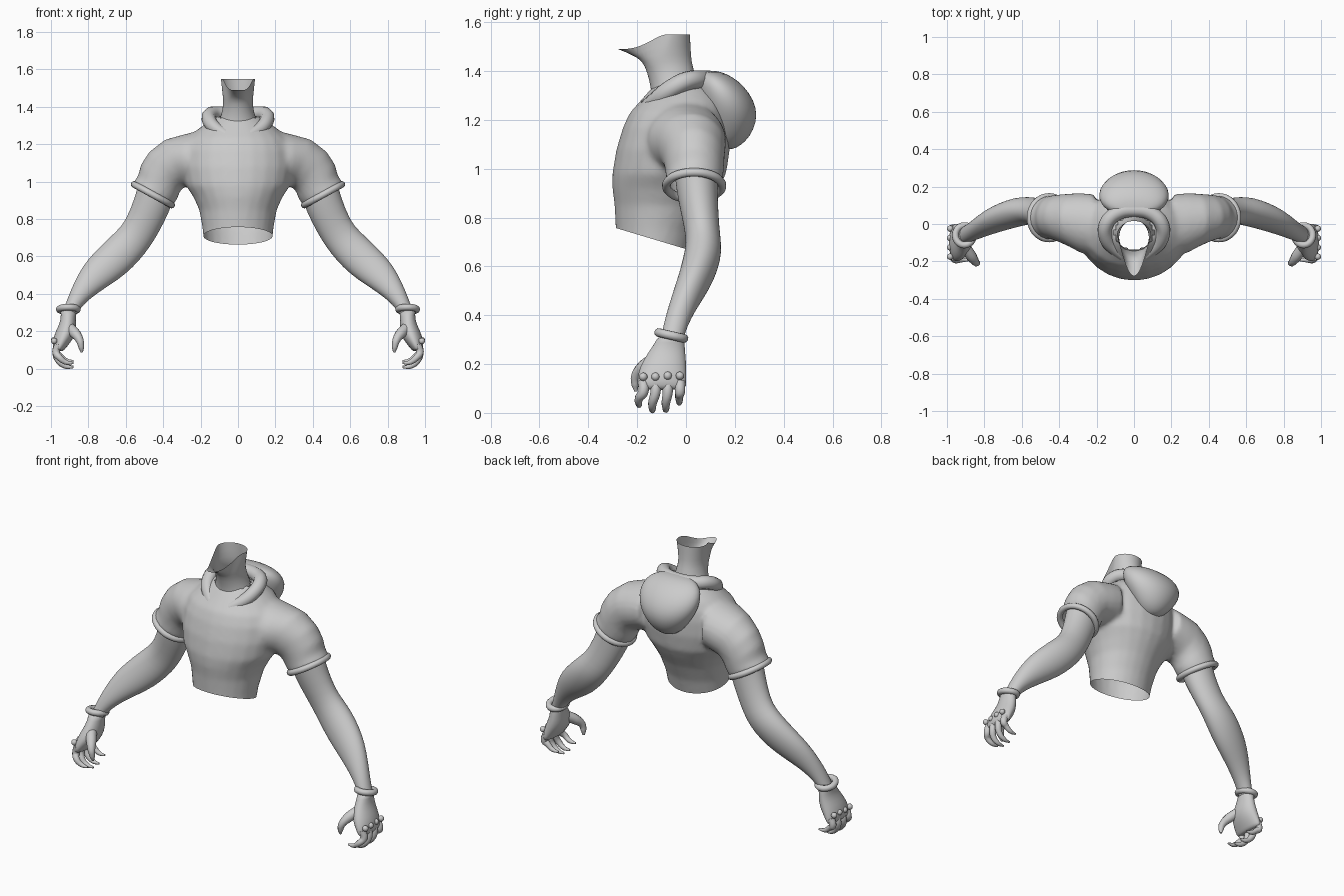
import bpy, bmesh, math
from mathutils import Vector

if "Cube" in bpy.data.objects:
    bpy.data.objects.remove(bpy.data.objects["Cube"])

N = 24


def ring(po, pi, y0, y1):
    # elliptical section spanning xz points po..pi and depth y0..y1
    a, b = Vector((po[0], y1, po[1])), Vector((pi[0], y0, pi[1]))
    c = (a + b) / 2
    u = Vector((a.x - c.x, 0, a.z - c.z))
    v = Vector((0, a.y - c.y, 0))
    return [c + u * math.cos(2 * math.pi * i / N) + v * math.sin(2 * math.pi * i / N)
            for i in range(N)]


def level(z, hw, y0, y1):
    return ring((hw, z), (-hw, z), y0, y1)


def skin(bm, rings, cap):
    rows = [[bm.verts.new(p) for p in r] for r in rings]
    for a, b in zip(rows, rows[1:]):
        for i in range(N):
            j = (i + 1) % N
            bm.faces.new((a[i], a[j], b[j], b[i]))
    if cap:
        bm.faces.new(rows[0][::-1])
        bm.faces.new(rows[-1])


def finish(name, bm, mirror=False, sub=0):
    bmesh.ops.recalc_face_normals(bm, faces=bm.faces[:])
    me = bpy.data.meshes.new(name)
    bm.to_mesh(me)
    bm.free()
    for p in me.polygons:
        p.use_smooth = True
    ob = bpy.data.objects.new(name, me)
    bpy.context.collection.objects.link(ob)
    if sub:
        ob.modifiers.new("sub", 'SUBSURF').levels = sub
        ob.modifiers["sub"].render_levels = sub
    if mirror:
        ob.modifiers.new("mirror", 'MIRROR').use_clip = False
    return ob


def loft(name, rings, cap=False, mirror=False, sub=1):
    bm = bmesh.new()
    skin(bm, rings, cap)
    return finish(name, bm, mirror, sub)


def evaluated(ob):
    bpy.context.view_layer.update()
    return bpy.data.meshes.new_from_object(ob.evaluated_get(bpy.context.evaluated_depsgraph_get()))


def tube(name, pts, radii, r, closed=False, mirror=False):
    # round tube through points, with per-point taper
    cu = bpy.data.curves.new(name, 'CURVE')
    cu.dimensions = '3D'
    cu.bevel_depth = r
    cu.bevel_resolution = 3
    cu.resolution_u = 6
    cu.use_fill_caps = True
    s = cu.splines.new('BEZIER')
    s.bezier_points.add(len(pts) - 1)
    for bp, p, k in zip(s.bezier_points, pts, radii):
        bp.co = p
        bp.radius = k
        bp.handle_left_type = bp.handle_right_type = 'AUTO'
    s.use_cyclic_u = closed
    tmp = bpy.data.objects.new("tmp", cu)
    bpy.context.collection.objects.link(tmp)
    me = evaluated(tmp)
    bpy.data.objects.remove(tmp)
    bm = bmesh.new()
    bm.from_mesh(me)
    return finish(name, bm, mirror)


# shirt: torso and two sleeves fused into one smooth skin
bm = bmesh.new()
skin(bm, [level(*r) for r in [
    (.56, .18, -.28, 0), (.66, .182, -.285, .025), (.75, .19, -.288, .05), (.85, .208, -.293, .095),
    (.92, .24, -.302, .135), (.98, .28, -.302, .165), (1.08, .30, -.285, .18),
    (1.17, .295, -.258, .18), (1.23, .27, -.23, .175), (1.28, .215, -.185, .165),
    (1.32, .16, -.15, .13), (1.35, .12, -.12, .08)]], True)
sleeve = [ring(*r) for r in [
    ((.22, 1.27), (.20, .99), -.17, .16), ((.30, 1.25), (.27, .975), -.155, .165),
    ((.39, 1.225), (.30, .965), -.12, .163), ((.475, 1.16), (.315, .935), -.095, .158),
    ((.52, 1.09), (.325, .905), -.085, .155), ((.535, 1.03), (.34, .885), -.082, .152),
    ((.565, .99), (.35, .87), -.085, .152)]]
skin(bm, sleeve, True)
skin(bm, [[Vector((-p.x, p.y, p.z)) for p in r] for r in sleeve], True)
raw = finish("raw_shirt", bm)
m = raw.modifiers.new("fuse", 'REMESH')
m.mode = 'VOXEL'
m.voxel_size = .013
m = raw.modifiers.new("smooth", 'SMOOTH')
m.factor = .5
m.iterations = 8
me = evaluated(raw)
bpy.data.objects.remove(raw)
bm = bmesh.new()
bm.from_mesh(me)
# open the hem, the neck hole and the sleeve ends
bmesh.ops.bisect_plane(bm, geom=bm.verts[:] + bm.edges[:] + bm.faces[:], plane_co=(0, -.28, .755),
                       plane_no=(0, -.30, -1), clear_outer=True)
end, out = Vector((.46, .033, .93)), Vector((.48, 0, -.88))
gone = []
for f in bm.faces:
    c = f.calc_center_median()
    q = Vector((abs(c.x), c.y, c.z)) - end
    if c.z > 1.15 and math.hypot(c.x / .105, (c.y + .045) / .09) < 1:
        gone.append(f)
    elif q.length < .17 and q.dot(out) > -.012:
        gone.append(f)
bmesh.ops.delete(bm, geom=gone, context='FACES')
finish("shirt", bm)

# rolled sleeve hems
hem = ring((.555, .985), (.355, .875), -.08, .147)[::2]
tube("sleeve_hem", hem, [1] * len(hem), .018, True, True)

# neck with open top flaring forward to the chin
chin = []
for i in range(N):
    t = 2 * math.pi * i / N
    s = math.sin(t)
    y = -.06 + (.077 * s if s > 0 else -.225 * abs(s) ** 2.5)
    k = min(1, max(0, (-.1 - y) / .1))
    chin.append(Vector((.092 * math.cos(t), y, 1.55 - .06 * k * k * (3 - 2 * k))))
loft("neck", [level(*r) for r in [
    (1.23, .135, -.15, .075), (1.3, .112, -.14, .06), (1.36, .088, -.15, .045),
    (1.42, .078, -.168, .028), (1.455, .082, -.192, .021)]] + [chin])

# hood hanging behind the neck
loft("hood", [level(*r) for r in [
    (1.402, .07, .06, .12), (1.39, .13, .045, .165), (1.36, .175, .035, .215),
    (1.31, .192, .04, .262), (1.25, .182, .05, .29), (1.19, .15, .07, .29),
    (1.13, .105, .09, .262), (1.095, .065, .11, .225), (1.078, .025, .13, .19)]], True)
half = [(.095, .055, 1.365), (.148, 0, 1.358), (.15, -.07, 1.32), (.10, -.135, 1.27)]
path = [(0, .075, 1.365)] + half + [(0, -.185, 1.23)] + [(-x, y, z) for x, y, z in half[::-1]]
tube("hood_collar", path, [1, 1, 1, 1, .9, .75, .9, 1, 1, 1], .039, True)

# bare arms
loft("arm", [ring(*r) for r in [
    ((.53, 1.0), (.34, .92), -.045, .13), ((.55, .92), (.365, .84), -.035, .13),
    ((.60, .79), (.43, .715), -.005, .137), ((.65, .735), (.475, .645), 0, .146),
    ((.71, .68), (.525, .58), -.012, .143), ((.775, .615), (.60, .505), -.03, .118),
    ((.83, .55), (.68, .45), -.05, .085), ((.875, .465), (.765, .395), -.073, .042),
    ((.908, .385), (.83, .34), -.092, .008), ((.935, .31), (.865, .29), -.103, -.012)]], mirror=True)

# gloves: palm, rolled wrist band, fingers, thumb, knuckle studs
loft("glove", [ring(*r) for r in [
    ((.955, .325), (.86, .315), -.113, -.008), ((.945, .29), (.868, .28), -.128, -.006),
    ((.952, .245), (.866, .235), -.16, -.002), ((.975, .20), (.868, .185), -.188, .002),
    ((.992, .15), (.895, .14), -.2, .002), ((.99, .11), (.925, .105), -.2, .002),
    ((.98, .095), (.935, .092), -.19, -.008)]], True, True)
band = [Vector((.907 + .048 * math.cos(t), -.06 + .052 * math.sin(t), .317 - .012 * math.sin(t)))
        for t in (2 * math.pi * i / 12 for i in range(12))]
tube("wrist_band", band, [1] * 12, .018, True, True)
for i, (y, tip) in enumerate([(-.175, .03), (-.125, .008), (-.075, .01), (-.025, .04)]):
    yt = y * 1.1
    tube(f"finger_{i + 1}", [(.96, y, .13), (.972, y, .085), (.955, yt, tip + .03), (.92, yt, tip + .004),
                             (.88, yt, tip)], [1, .95, .8, .6, .25], .022, mirror=True)
    bm = bmesh.new()
    bmesh.ops.create_uvsphere(bm, u_segments=16, v_segments=10, radius=.017)
    bmesh.ops.translate(bm, verts=bm.verts[:], vec=(.983, y, .148 + .004 * (i > 1)))
    finish(f"knuckle_stud_{i + 1}", bm, True)
tube("thumb", [(.90, -.13, .215), (.868, -.175, .185), (.846, -.205, .15), (.838, -.208, .115),
               (.835, -.205, .088)], [1.2, 1.1, .8, .6, .25], .026, mirror=True)
